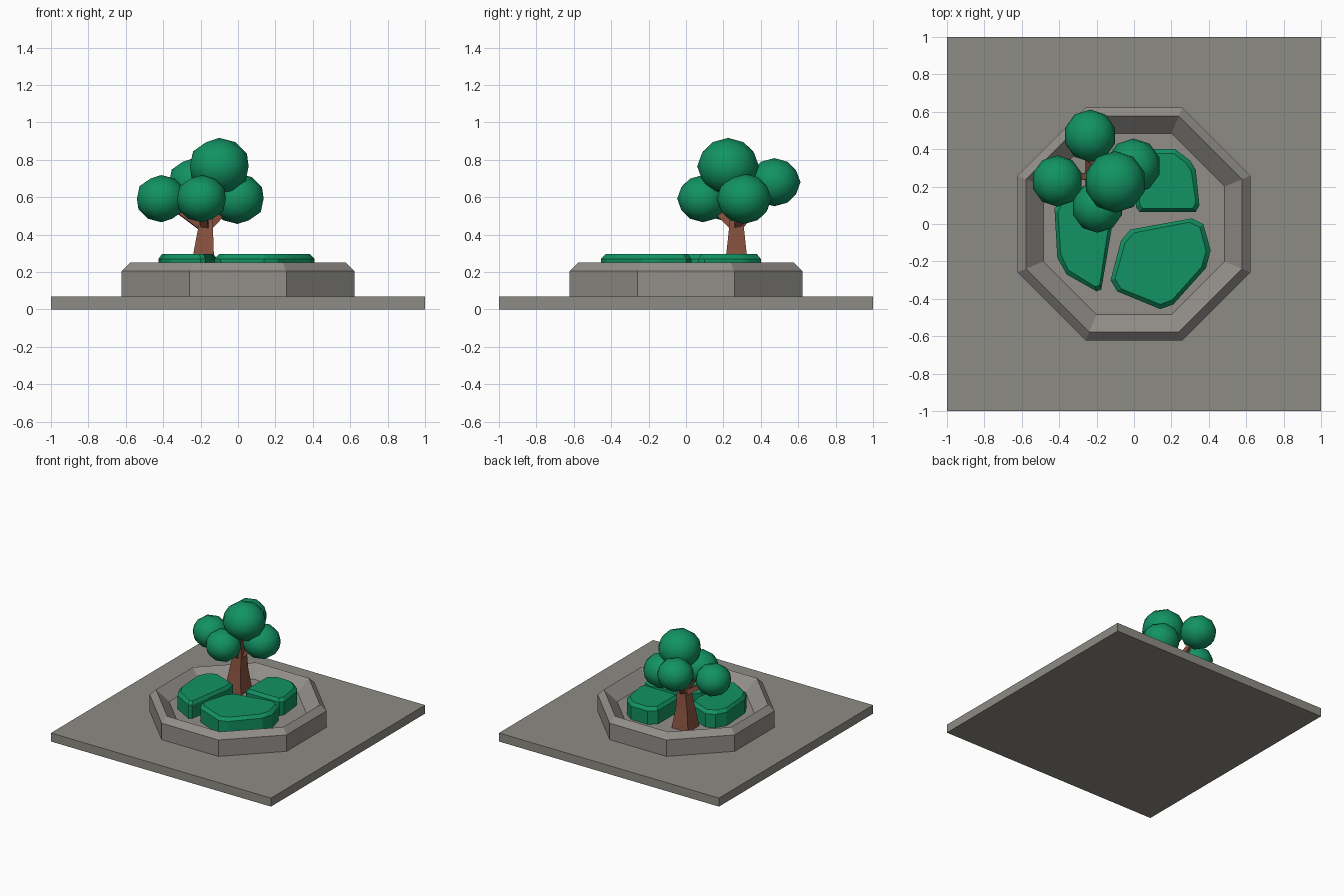
import bpy, bmesh, math
from mathutils import Vector

cube = bpy.data.objects.get("Cube")
if cube:
    bpy.data.objects.remove(cube, do_unlink=True)


def material(name, rgb):
    m = bpy.data.materials.new(name)
    m.use_nodes = True
    m.diffuse_color = (*rgb, 1)
    m.node_tree.nodes["Principled BSDF"].inputs["Base Color"].default_value = (*rgb, 1)
    return m


PAVING = material("paving grey", (0.27, 0.26, 0.23))
STONE = material("planter stone", (0.29, 0.275, 0.255))
GREEN = material("leaf green", (0.006, 0.29, 0.125))
BARK = material("bark brown", (0.25, 0.085, 0.05))


def add_object(name, bm, mat, smooth=None):
    bmesh.ops.recalc_face_normals(bm, faces=bm.faces)
    mesh = bpy.data.meshes.new(name)
    bm.to_mesh(mesh)
    bm.free()
    mesh.materials.append(mat)
    obj = bpy.data.objects.new(name, mesh)
    bpy.context.collection.objects.link(obj)
    if smooth:
        bpy.ops.object.select_all(action='DESELECT')
        obj.select_set(True)
        bpy.context.view_layer.objects.active = obj
        bpy.ops.object.shade_smooth_by_angle(angle=math.radians(smooth))
    return obj


def loft(name, rings, mat, smooth=None):
    """Skin a stack of equal-sized rings and cap both ends."""
    bm = bmesh.new()
    loops = [[bm.verts.new(p) for p in ring] for ring in rings]
    for a, b in zip(loops, loops[1:]):
        for i in range(len(a)):
            j = (i + 1) % len(a)
            bm.faces.new((a[i], a[j], b[j], b[i]))
    bm.faces.new(loops[0])
    bm.faces.new(loops[-1])
    return add_object(name, bm, mat, smooth)


def regular_ring(sides, apothem, z, cx=0, cy=0):
    r = apothem / math.cos(math.pi / sides)
    angles = [(i + 0.5) * math.tau / sides for i in range(sides)]
    return [(cx + r * math.cos(t), cy + r * math.sin(t), z) for t in angles]


# Square paving slab
loft("paving_slab", [[(x, y, z) for x, y in ((-1, -1), (1, -1), (1, 1), (-1, 1))]
                     for z in (0, 0.07)], PAVING)

# Octagonal planter: wall, chamfered rim, sloping inside, floor
planter_profile = [(0.623, 0.07), (0.623, 0.205), (0.578, 0.25), (0.485, 0.16)]
loft("planter", [regular_ring(8, a, z) for a, z in planter_profile], STONE)


# Clipped hedges with bevelled top edges
def hedge(name, outline):
    centre = sum((Vector(p) for p in outline), Vector((0, 0))) / len(outline)
    rings = []
    for z, inset in ((0.155, 0), (0.27, 0), (0.295, 0.025)):
        ring = []
        for p in outline:
            d = Vector(p) - centre
            q = centre + d * (1 - inset / d.length)
            ring.append((q.x, q.y, z))
        rings.append(ring)
    loft(name, rings, GREEN, 25)


hedge("front_hedge", [(-.02, -.03), (.31, .03), (.37, 0), (.41, -.14), (.385, -.235),
                      (.21, -.43), (.14, -.455), (-.09, -.36), (-.125, -.3), (-.07, -.09)])
hedge("right_hedge", [(-.425, .08), (-.41, -.18), (-.36, -.27), (-.2, -.36), (-.175, -.35),
                      (-.11, .03), (-.13, .12), (-.31, .19), (-.38, .16)])
hedge("back_hedge", [(.03, .065), (.33, .065), (.35, .1), (.33, .29), (.3, .34),
                     (.22, .4), (.07, .4), (.01, .35), (.01, .09)])

# Tapered square trunk, leaning slightly
trunk_profile = [(0.075, 0.155, -.185, .27), (0.052, 0.32, -.183, .27),
                 (0.036, 0.47, -.17, .27), (0.028, 0.6, -.15, .255)]
loft("trunk", [regular_ring(4, *p) for p in trunk_profile], BARK)

# Leaf clumps, each carried by a branch from the fork
clumps = {
    "crown": ((-.10, .225, .765), .165),
    "right": ((-.41, .23, .592), .137),
    "back": ((-.235, .472, .68), .14),
    "front": ((-.195, .09, .592), .137),
    "left": ((-.003, .31, .592), .147),
}
fork = Vector((-.175, .27, .43))
for name, (centre, radius) in clumps.items():
    bm = bmesh.new()
    bmesh.ops.create_icosphere(bm, subdivisions=2, radius=radius)
    for v in bm.verts:
        v.co.z *= 0.92
    clump = add_object(name + "_leaf_clump", bm, GREEN, 30)
    clump.location = centre

    end = Vector(centre)
    direction = end - fork
    turn = direction.to_track_quat('Z', 'Y')
    rings = [[base + turn @ Vector(p) for p in regular_ring(4, size, 0)]
             for base, size in ((fork, 0.022), (end, 0.012))]
    loft(name + "_branch", rings, BARK)
